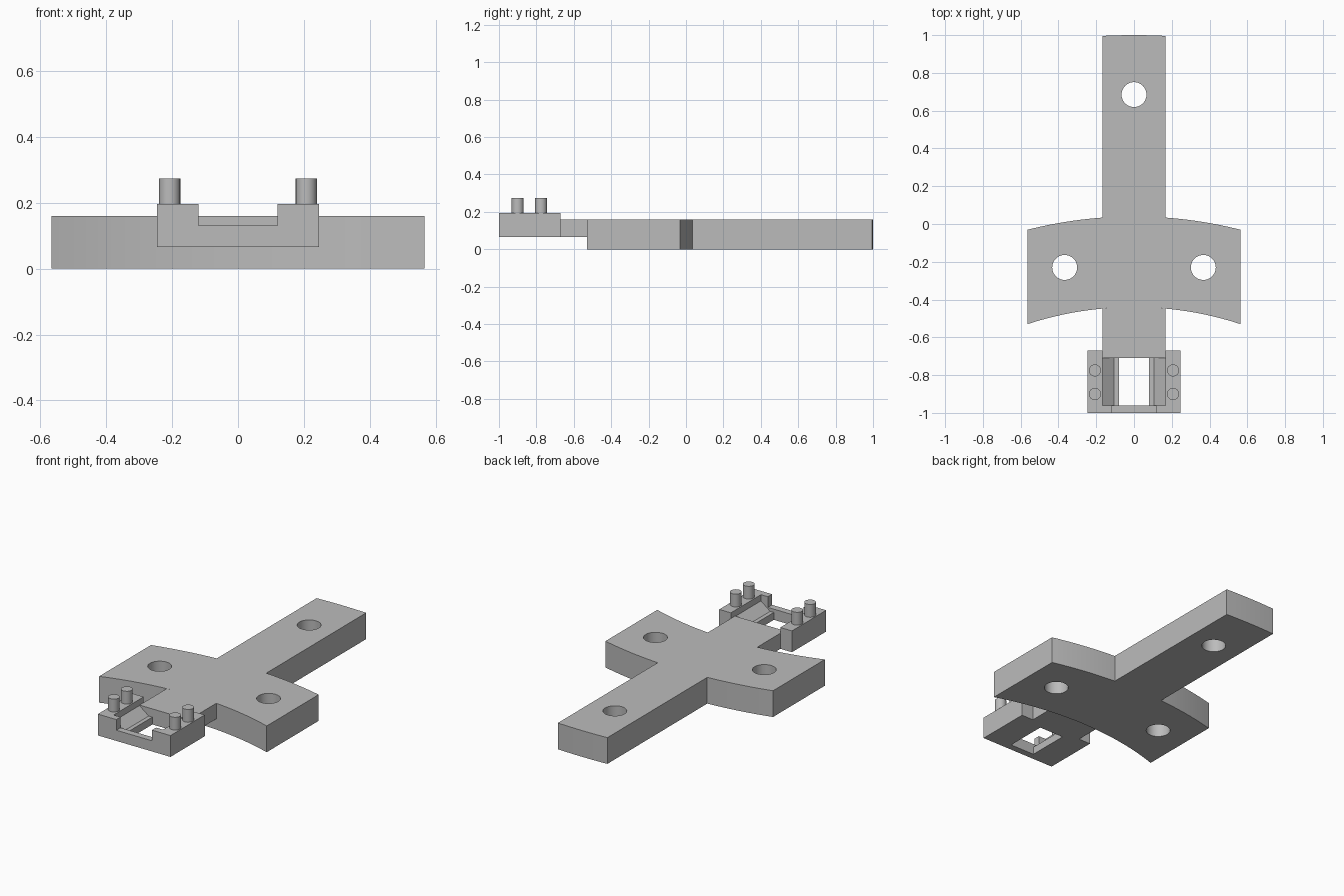
import bpy, bmesh
from math import sqrt, radians

if "Cube" in bpy.data.objects:
    bpy.data.objects.remove(bpy.data.objects["Cube"], do_unlink=True)

grey = bpy.data.materials.new("plain grey")
grey.use_nodes = True
grey.diffuse_color = (0.5, 0.5, 0.5, 1)
grey.node_tree.nodes["Principled BSDF"].inputs["Base Color"].default_value = grey.diffuse_color


def prism(name, half, lo, hi, along="z"):
    """Extrude an outline, given as its +x half and mirrored in x."""
    outline = half + [(-x, v) for x, v in reversed(half)]
    place = (lambda x, v, t: (x, v, t)) if along == "z" else (lambda x, v, t: (x, t, v))
    bm = bmesh.new()
    start = bm.faces.new([bm.verts.new(place(x, v, lo)) for x, v in outline])
    grown = bmesh.ops.extrude_face_region(bm, geom=[start])["geom"]
    for v in grown:
        if isinstance(v, bmesh.types.BMVert):
            v.co["xyz".index(along)] = hi
    bmesh.ops.recalc_face_normals(bm, faces=bm.faces)
    mesh = bpy.data.meshes.new(name)
    bm.to_mesh(mesh)
    bm.free()
    mesh.materials.append(grey)
    ob = bpy.data.objects.new(name, mesh)
    bpy.context.collection.objects.link(ob)
    return ob


def cylinder(name, x, y, radius, lo, hi):
    bpy.ops.mesh.primitive_cylinder_add(vertices=40, radius=radius, depth=hi - lo,
                                        location=(x, y, (lo + hi) / 2))
    ob = bpy.context.object
    ob.name = name
    ob.data.materials.append(grey)
    return ob


def activate(ob):
    bpy.ops.object.select_all(action="DESELECT")
    ob.select_set(True)
    bpy.context.view_layer.objects.active = ob


def cut(ob, cutter):
    cutter.hide_render = True
    mod = ob.modifiers.new("cut", "BOOLEAN")
    mod.operation, mod.solver, mod.object = "DIFFERENCE", "EXACT", cutter
    activate(ob)
    bpy.ops.object.modifier_apply(modifier=mod.name)
    bpy.data.objects.remove(cutter, do_unlink=True)


def smooth(ob):
    activate(ob)
    bpy.ops.object.shade_smooth_by_angle(angle=radians(30))


# Shared dimensions: all curved edges are arcs about one centre
CENTRE_Y, INNER, OUTER, TIP = -2.25, 1.81, 2.29, 3.25
STEM, ARM, TOP, BASE = 0.167, 0.565, 0.16, 0.065


def arc(radius, x0, x1, steps=12):
    xs = [x0 + (x1 - x0) * i / steps for i in range(steps + 1)]
    return [(x, CENTRE_Y + sqrt(radius ** 2 - x * x)) for x in xs]


# Cross-shaped plate with curved arms
body = prism("cross_plate",
             arc(INNER, 0.01, ARM) + arc(OUTER, ARM, STEM) + arc(TIP, STEM, 0.01, 4),
             0, TOP)
for x, y in ((0, 0.685), (-0.367, -0.23), (0.367, -0.23)):
    cut(body, cylinder("hole_cutter", x, y, 0.066, -0.1, 0.3))
smooth(body)

# Raised tongue joining the plate to the holder
prism("front_tongue", [(STEM, -0.71)] + arc(INNER, STEM, 0.01, 4), BASE, TOP)

# Holder block: sloped pocket, low front wall, slot for the tongue
holder = prism("holder_frame", [(0.245, -1), (0.245, -0.67)], BASE, 0.195)
cut(holder, prism("pocket_cutter",
                  [(0.08, 0), (0.08, 0.11), (0.105, 0.11), (STEM, 0.157), (STEM, 0.3)],
                  -0.96, -0.71, "y"))
cut(holder, prism("notch_cutter", [(0.12, 0.13), (0.12, 0.3)], -1.1, -0.9, "y"))
cut(holder, prism("slot_cutter", [(STEM, 0), (STEM, 0.3)], -0.71, -0.6, "y"))

# Four round pegs
for side, x in (("left", 0.207), ("right", -0.207)):
    for end, y in (("front", -0.9), ("back", -0.775)):
        smooth(cylinder(f"{side}_{end}_peg", x, y, 0.032, 0.19, 0.273))
